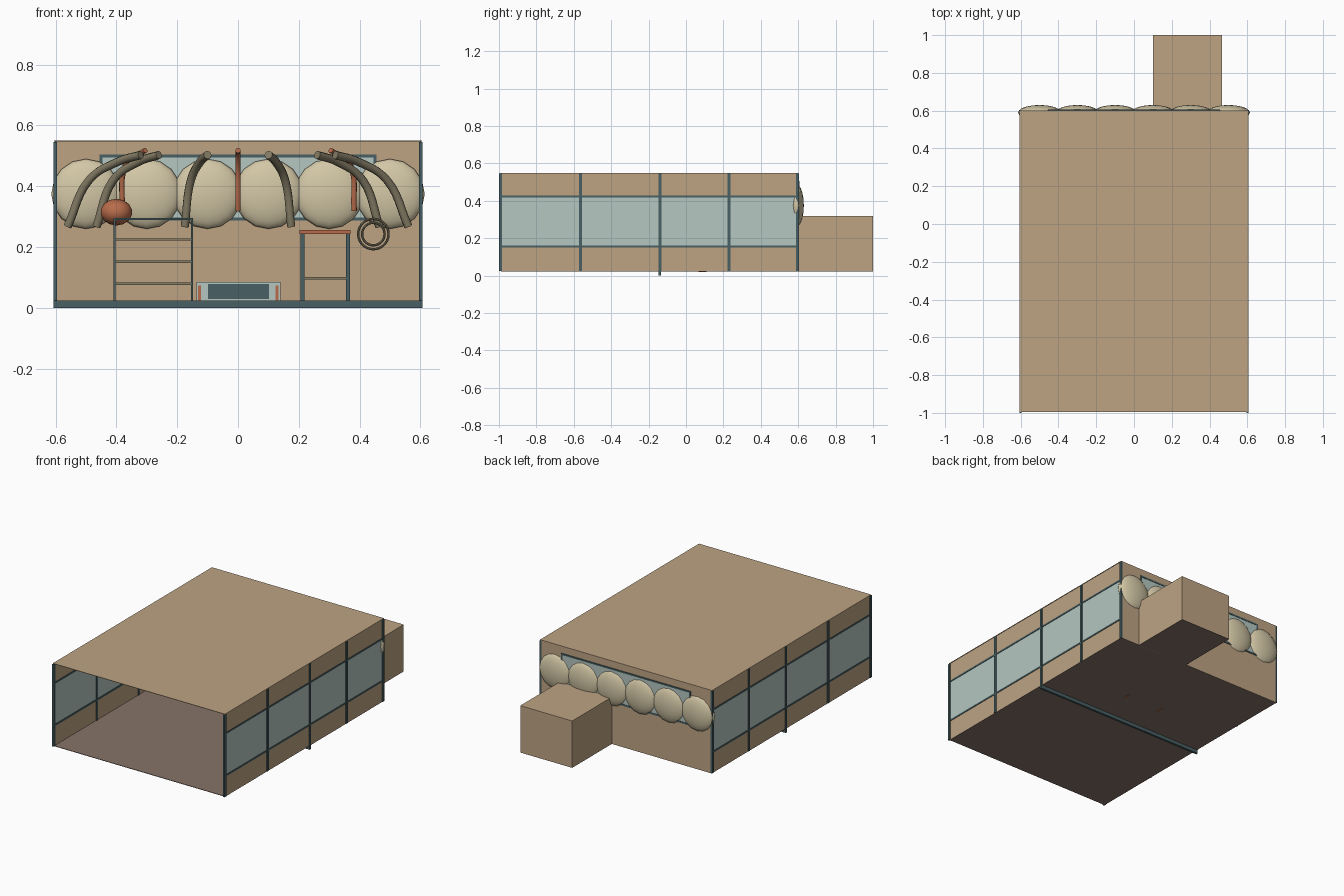
import bpy
import math
from mathutils import Vector

old = bpy.data.objects.get("Cube")
if old:
    bpy.data.objects.remove(old, do_unlink=True)


def material(name, r, g, b):
    m = bpy.data.materials.new(name)
    m.use_nodes = True
    m.diffuse_color = (r, g, b, 1)
    bsdf = next(n for n in m.node_tree.nodes if n.type == 'BSDF_PRINCIPLED')
    bsdf.inputs["Base Color"].default_value = (r, g, b, 1)
    return m


TAN = material("tan_panel", 0.51, 0.37, 0.23)
FLOOR = material("brown_floor", 0.24, 0.175, 0.14)
GLASS = material("pale_glass", 0.46, 0.57, 0.53)
STEEL = material("slate_metal", 0.065, 0.115, 0.125)
CREAM = material("cream_shell", 0.65, 0.57, 0.38)
TAUPE = material("taupe_tube", 0.23, 0.2, 0.13)
RUST = material("rust_orange", 0.48, 0.15, 0.07)


def box(name, mat, x, y, z):
    """Box from (min, max) ranges on each axis."""
    bpy.ops.mesh.primitive_cube_add(size=1)
    ob = bpy.context.object
    ob.name = name
    for v in ob.data.vertices:
        v.co = [r[0] if c < 0 else r[1] for c, r in zip(v.co, (x, y, z))]
    ob.data.materials.append(mat)
    return ob


def ball(name, mat, loc, scale, segments=16, rings=10):
    bpy.ops.mesh.primitive_uv_sphere_add(segments=segments, ring_count=rings, location=loc,
                                         rotation=(math.pi / 2, 0, 0))
    ob = bpy.context.object
    ob.name = name
    ob.scale = (scale[0], scale[2], scale[1])
    ob.data.materials.append(mat)
    bpy.ops.object.shade_smooth_by_angle(angle=math.radians(50))
    return ob


def tube(name, mat, points, radius):
    cu = bpy.data.curves.new(name, 'CURVE')
    cu.dimensions = '3D'
    cu.bevel_depth = radius
    cu.bevel_resolution = 2
    cu.use_fill_caps = True
    cu.resolution_u = 6
    sp = cu.splines.new('BEZIER')
    sp.bezier_points.add(len(points) - 1)
    for bp, p in zip(sp.bezier_points, points):
        bp.co = Vector(p)
        bp.handle_left_type = bp.handle_right_type = 'AUTO'
    ob = bpy.data.objects.new(name, cu)
    bpy.context.collection.objects.link(ob)
    cu.materials.append(mat)
    return ob


W, FRONT, BACK, TOP, BASE = 0.602, -0.99, 0.6, 0.55, 0.022

# Room shell, open at the front
box("floor", FLOOR, (-W, W), (FRONT, BACK), (BASE, BASE + 0.003))
box("roof", TAN, (-0.605, 0.605), (-0.995, BACK + 0.002), (TOP - 0.003, TOP))
box("back_wall", TAN, (-W, W), (BACK - 0.002, BACK + 0.002), (BASE, TOP))

# Rear extension with its own floor
box("extension", TAN, (0.1, 0.465), (BACK, 1.0), (BASE + 0.002, 0.32))
box("extension_floor", FLOOR, (0.1, 0.465), (BACK, 1.0), (BASE, BASE + 0.002))

# Side walls: panel, window band, panel, with rails and posts
for side, s in (("right", -1), ("left", 1)):
    def span(a, b):
        return tuple(sorted((s * a, s * b)))
    wall = span(W - 0.003, W)
    box(side + "_lower_panel", TAN, wall, (FRONT, BACK), (BASE, 0.155))
    box(side + "_window_band", GLASS, wall, (FRONT, BACK), (0.155, 0.425))
    box(side + "_upper_panel", TAN, wall, (FRONT, BACK), (0.425, TOP - 0.002))
    for z in (0.155, 0.423):
        box(side + "_rail", STEEL, span(0.595, 0.605), (FRONT, BACK), (z - 0.005, z + 0.005))
    for y in (-0.992, -0.565, -0.14, 0.23, 0.595):
        box(side + "_post", STEEL, span(0.595, 0.607), (y - 0.008, y + 0.008), (BASE + 0.002, 0.545))

# Cross beam below the floor
box("floor_beam", STEEL, (-0.607, 0.607), (-0.147, -0.133), (0, 0.024))

# Back window and its frame
box("back_window", GLASS, (-0.45, 0.45), (BACK - 0.004, BACK + 0.004), (0.29, 0.5))
for z in (0.292, 0.5):
    box("back_window_rail", STEEL, (-0.455, 0.455), (BACK - 0.006, BACK + 0.006), (z - 0.005, z + 0.005))
for x in (-0.45, 0.45):
    box("back_window_stile", STEEL, (x - 0.005, x + 0.005), (BACK - 0.006, BACK + 0.006), (0.29, 0.5))

# Row of flattened shells pushed through the back wall
for i in range(6):
    ball("shell", CREAM, (-0.5 + 0.2 * i, 0.59, 0.375), (0.114, 0.04, 0.115))

# Bent tubes in front of the shells, with rust rods between
for s in (-1, 1):
    for top, mid, low in ((0.1, 0.155, 0.175), (0.26, 0.41, 0.465), (0.32, 0.49, 0.56)):
        tube("bent_tube", TAUPE, [(s * top, 0.36, 0.503),
                                  (s * (top * 0.55 + mid * 0.45), 0.43, 0.48),
                                  (s * mid, 0.49, 0.42),
                                  (s * low, 0.52, 0.268)], 0.014)
    tube("side_rod", RUST, [(s * 0.305, 0.41, 0.518), (s * 0.37, 0.5, 0.47), (s * 0.382, 0.53, 0.32)], 0.009)
tube("middle_rod", RUST, [(0, 0.41, 0.518), (0, 0.48, 0.5), (0, 0.53, 0.32)], 0.009)

# Hanging ball and ring
ball("hanging_ball", RUST, (-0.4, 0.45, 0.315), (0.052, 0.05, 0.044), 14, 8)
for r in (0.05, 0.037):
    bpy.ops.mesh.primitive_torus_add(location=(0.445, 0.45, 0.243), rotation=(math.pi / 2, 0, 0),
                                     major_radius=r, minor_radius=0.004,
                                     major_segments=28, minor_segments=8)
    ring = bpy.context.object
    ring.name = "wall_ring"
    ring.data.materials.append(TAUPE)
    bpy.ops.object.shade_smooth_by_angle()


def rack(name, x0, x1, y0, y1, height, leg, shelves):
    """Four legs with thin taupe shelves."""
    for x in (x0, x1 - leg):
        for y in (y0, y1 - leg):
            box(name + "_leg", STEEL, (x, x + leg), (y, y + leg), (BASE, height))
    for z in shelves:
        box(name + "_shelf", TAUPE, (x0, x1), (y0, y1), (z - 0.004, z + 0.004))


# Shelf rack
rack("rack", -0.41, -0.148, 0.3, 0.42, 0.295, 0.007, (0.08, 0.152, 0.225))
for y in (0.3, 0.413):
    box("rack_top_bar", STEEL, (-0.41, -0.148), (y, y + 0.007), (0.289, 0.295))

# Small table with rust top
rack("table", 0.205, 0.368, 0.26, 0.4, 0.245, 0.013, (0.097,))
box("table_top", RUST, (0.203, 0.37), (0.255, 0.405), (0.243, 0.256))

# Low bench: pale case, dark front panel, rust end strips
box("bench_case", GLASS, (-0.137, 0.14), (0.07, 0.12), (BASE + 0.001, 0.086))
box("bench_panel", STEEL, (-0.098, 0.102), (0.066, 0.072), (0.03, 0.078))
for x in (-0.126, 0.128):
    box("bench_strip", RUST, (x - 0.005, x + 0.005), (0.066, 0.11), (0.0195, 0.074))
